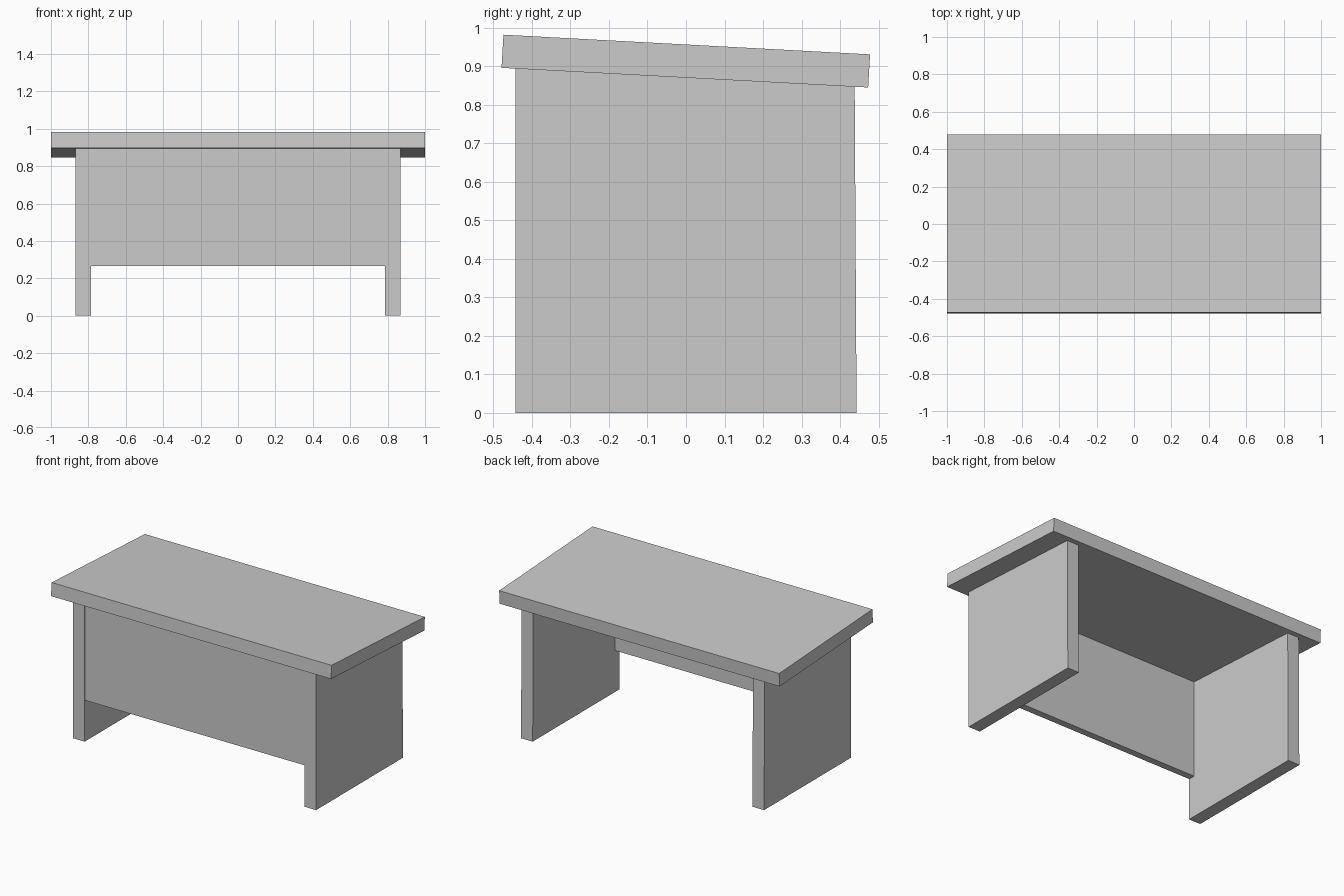
import bpy
import bmesh

cube = bpy.data.objects.get("Cube")
if cube:
    bpy.data.objects.remove(cube, do_unlink=True)

grey = bpy.data.materials.new("plain grey")
grey.use_nodes = True
colour = (0.6, 0.6, 0.6, 1)
grey.diffuse_color = colour
grey.node_tree.nodes["Principled BSDF"].inputs["Base Color"].default_value = colour


def slab(name, profile, x0, x1):
    """Extrude a closed side profile of (y, z) points from x0 to x1."""
    bm = bmesh.new()
    face = bm.faces.new([bm.verts.new((x0, y, z)) for y, z in profile])
    grown = bmesh.ops.extrude_face_region(bm, geom=[face])["geom"]
    verts = [g for g in grown if isinstance(g, bmesh.types.BMVert)]
    bmesh.ops.translate(bm, vec=(x1 - x0, 0, 0), verts=verts)
    bmesh.ops.recalc_face_normals(bm, faces=bm.faces)
    mesh = bpy.data.meshes.new(name)
    bm.to_mesh(mesh)
    bm.free()
    mesh.materials.append(grey)
    obj = bpy.data.objects.new(name, mesh)
    bpy.context.collection.objects.link(obj)
    return obj


def underside(y):
    """Height of the sloping underside of the top."""
    return 0.8705 - 0.0536 * y


# Gently sloping desk top
slab("desk_top", [(-0.479, 0.896), (0.473, 0.845), (0.478, 0.931), (-0.474, 0.982)], -1, 1)

# Side panels that act as legs, cut to the slope of the top
leg = [(-0.443, 0), (0.443, 0), (0.438, underside(0.438)), (-0.443, underside(-0.443))]
slab("left_leg", leg, 0.785, 0.868)
slab("right_leg", leg, -0.868, -0.785)

# Front modesty panel between the legs
front, back = -0.442, -0.398
slab("front_panel", [(front, 0.267), (back, 0.267), (back, underside(back)),
                     (front, underside(front))], -0.785, 0.785)
